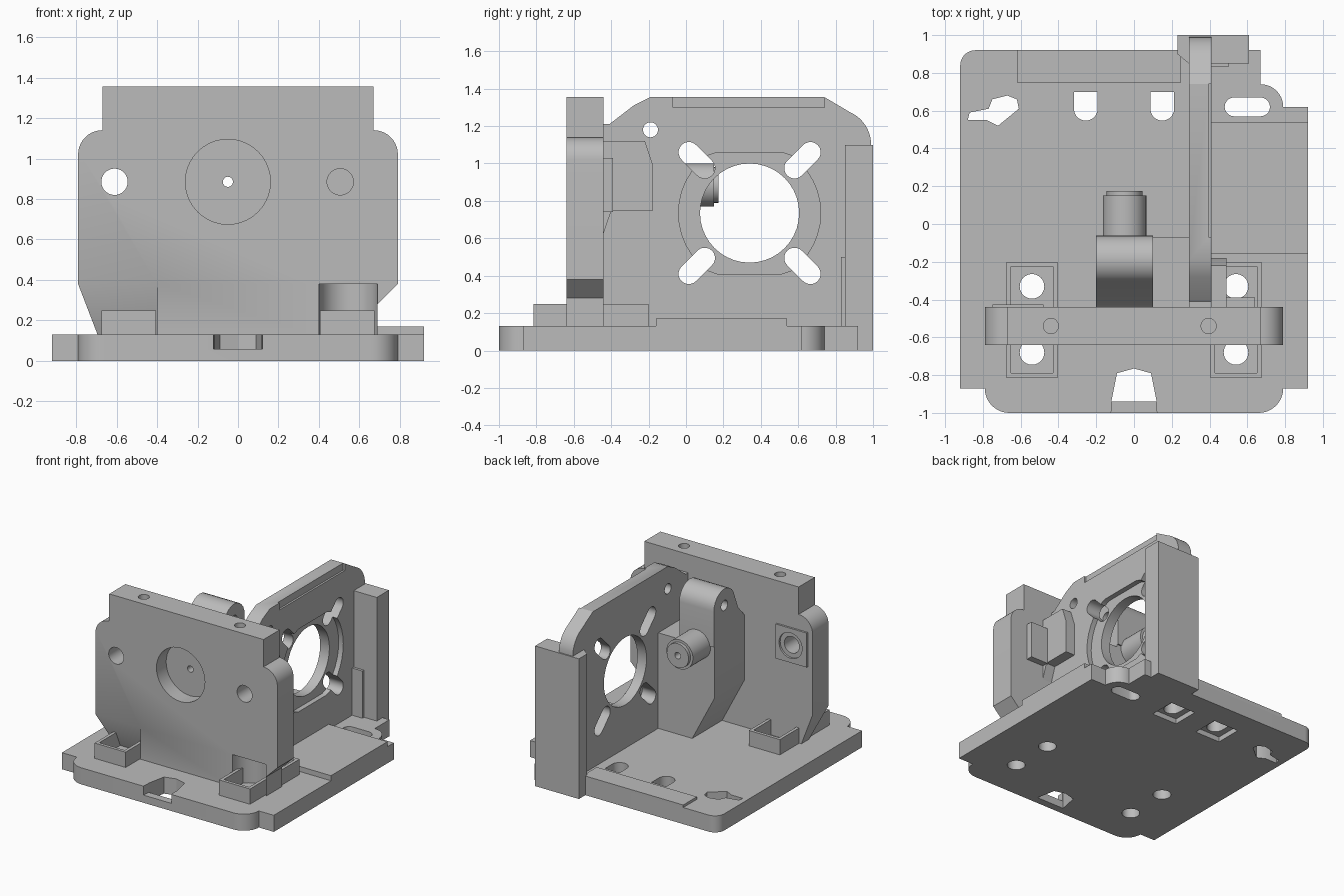
import bpy, bmesh, math
from mathutils import Vector

cube = bpy.data.objects.get("Cube")
if cube:
    bpy.data.objects.remove(cube, do_unlink=True)

grey = bpy.data.materials.new("plain grey")
grey.use_nodes = True
COLOUR = (0.5, 0.5, 0.5, 1)
grey.diffuse_color = COLOUR
grey.node_tree.nodes["Principled BSDF"].inputs["Base Color"].default_value = COLOUR

PLACE = {
    "x": lambda u, v, w: (w, u, v),
    "y": lambda u, v, w: (u, w, v),
    "z": lambda u, v, w: (u, v, w),
}


def arc(cx, cy, r, start, end, n=10):
    angles = [math.radians(start + (end - start) * i / n) for i in range(n + 1)]
    return [(cx + r * math.cos(a), cy + r * math.sin(a)) for a in angles]


def disc(cx, cy, r):
    return arc(cx, cy, r, 0, 360, 40)[:-1]


def rect(u0, v0, u1, v1):
    return [(u0, v0), (u1, v0), (u1, v1), (u0, v1)]


def slot(p, q, r):
    a = math.degrees(math.atan2(q[1] - p[1], q[0] - p[0]))
    return arc(*p, r, a + 90, a + 270) + arc(*q, r, a - 90, a + 90)


def prism(name, outline, axis, low, high):
    """Extrude a 2D outline along one axis."""
    bm = bmesh.new()
    ends = [[bm.verts.new(PLACE[axis](u, v, w)) for u, v in outline] for w in (low, high)]
    bm.faces.new(ends[0])
    bm.faces.new(ends[1])
    n = len(outline)
    for i in range(n):
        j = (i + 1) % n
        bm.faces.new((ends[0][i], ends[0][j], ends[1][j], ends[1][i]))
    bmesh.ops.recalc_face_normals(bm, faces=bm.faces)
    mesh = bpy.data.meshes.new(name)
    bm.to_mesh(mesh)
    bm.free()
    mesh.materials.append(grey)
    ob = bpy.data.objects.new(name, mesh)
    bpy.context.collection.objects.link(ob)
    return ob


def combine(ob, other, operation):
    mod = ob.modifiers.new(operation, "BOOLEAN")
    mod.operation, mod.solver, mod.object = operation, "EXACT", other
    bpy.context.view_layer.objects.active = ob
    bpy.ops.object.modifier_apply(modifier=mod.name)
    bpy.data.objects.remove(other, do_unlink=True)


def cut(ob, outline, axis, low, high):
    combine(ob, prism("cutter", outline, axis, low, high), "DIFFERENCE")


def add(ob, outline, axis, low, high):
    combine(ob, prism("addition", outline, axis, low, high), "UNION")


parts = []

# Base plate with its stepped, rounded outline
outline = (arc(-0.66, -0.87, 0.13, 180, 270) + arc(0.66, -0.87, 0.13, 270, 360)
           + [(0.92, -0.87), (0.92, 0.62), (0.79, 0.62)] + arc(0.67, 0.62, 0.12, 10, 90)
           + [(0.67, 0.92)] + arc(-0.84, 0.84, 0.08, 90, 180) + [(-0.92, -0.87)])
base = prism("base_plate", outline, "z", 0, 0.13)
parts.append(base)
for x in (-0.54, 0.54):
    for y in (-0.68, -0.33):
        cut(base, disc(x, y, 0.065), "z", -0.1, 0.3)
cut(base, slot((0.53, 0.62), (0.67, 0.62), 0.05), "z", -0.1, 0.3)
for x in (-0.255, 0.15):
    cut(base, arc(x, 0.61, 0.063, 180, 360) + [(x + 0.063, 0.7), (x - 0.063, 0.7)],
        "z", -0.1, 0.3)
    cut(base, rect(x - 0.11, 0.52, x + 0.11, 0.73), "z", -0.1, 0.04)
cut(base, [(-0.88, 0.55), (-0.78, 0.55), (-0.72, 0.52), (-0.61, 0.61), (-0.62, 0.66),
           (-0.67, 0.68), (-0.75, 0.66), (-0.77, 0.61), (-0.87, 0.59)], "z", -0.1, 0.3)

# Front latch opening: through window with a shallow ledge ahead of it
cut(base, [(-0.12, -0.94), (0.12, -0.94), (0.09, -0.79), (0, -0.765), (-0.09, -0.79)],
    "z", -0.1, 0.3)
cut(base, [(-0.13, -1.1), (0.13, -1.1), (0.115, -0.93), (-0.115, -0.93)], "z", 0.06, 0.3)

# Raised pads on the base
parts.append(prism("side_pad", rect(0.41, -0.16, 0.92, 0.54), "z", 0.12, 0.17))
parts.append(prism("rear_rail", rect(-0.62, 0.75, 0.25, 0.92), "z", 0.12, 0.15))

# Open nut collars
for side, x in (("right", -0.54), ("left", 0.54)):
    collar = prism(side + "_collar", rect(x - 0.135, -0.815, x + 0.135, -0.2), "z", 0.12, 0.25)
    cut(collar, rect(x - 0.11, -0.79, x + 0.11, -0.225), "z", 0, 0.4)
    parts.append(collar)

# Front wall with shoulders and tapered feet
right_side = ([(0.69, 0.12), (0.69, 0.28), (0.79, 0.38)] + arc(0.67, 1.02, 0.12, 0, 90)
              + [(0.67, 1.355)])
left_side = [(-0.67, 1.355)] + arc(-0.67, 1.02, 0.12, 90, 180) + [(-0.79, 0.38), (-0.69, 0.12)]
wall = prism("front_wall", right_side + left_side, "y", -0.64, -0.44)
parts.append(wall)
cut(wall, disc(-0.05, 0.885, 0.21), "y", -0.8, -0.52)
cut(wall, disc(-0.05, 0.885, 0.025), "y", -0.8, -0.3)
cut(wall, disc(-0.61, 0.885, 0.065), "y", -0.8, -0.3)
cut(wall, disc(0.505, 0.885, 0.065), "y", -0.8, -0.48)
for x in (-0.44, 0.395):
    cut(wall, disc(x, -0.54, 0.04), "z", 1.1, 1.5)
notch = [(-0.7, 0.1), (-0.7, 0.38), (-0.64, 0.38), (-0.52, 0.1)]
cut(wall, notch, "x", -0.9, -0.4)
cut(wall, [(0.4, -0.7), (0.69, -0.7), (0.69, -0.64)] + arc(0.545, -0.64, 0.145, 0, 180)[1:],
    "z", 0.1, 0.38)

# Square rod seats on the back of the front wall
seat = prism("right_rod_seat", rect(-0.75, 0.75, -0.48, 1.02), "y", -0.445, -0.425)
cut(seat, disc(-0.61, 0.885, 0.1), "y", -0.6, -0.3)
parts.append(seat)
parts.append(prism("left_rod_seat", rect(0.48, 0.74, 0.64, 1.03), "y", -0.45, -0.39))

# Central arm: bridge to the side wall, leaning head and hinge lobe
arm = prism("center_arm", [(0, 0.12), (0.32, 0.12), (0.32, 0.88), (0.1, 0.88), (0.1, 1.0),
                           (-0.2, 1.0), (-0.2, 0.5)], "y", -0.45, -0.07)
lobe = arc(-0.19, 1.18, 0.13, 0, 150) + [(-0.36, 1.1), (-0.45, 1.0), (-0.45, 0.9), (-0.06, 0.9)]
add(arm, lobe, "x", -0.2, 0.1)
cut(arm, disc(-0.19, 1.18, 0.04), "x", -0.4, 0.4)
cut(arm, disc(-0.05, 0.885, 0.025), "y", -0.6, 0.3)
parts.append(arm)

# Hollow round nozzle on the arm
nozzle = prism("nozzle", disc(-0.05, 0.885, 0.115), "y", -0.1, 0.15)
add(nozzle, disc(-0.05, 0.885, 0.095), "y", 0.1, 0.175)
cut(nozzle, disc(-0.05, 0.885, 0.025), "y", -0.3, 0.3)
parts.append(nozzle)

# Motor side wall
profile = ([(-0.45, 0.1), (0.99, 0.1), (0.99, 1.1)] + arc(0.8, 1.1, 0.19, 10, 65)
           + [(0.74, 1.355), (-0.19, 1.355), (-0.28, 1.31), (-0.41, 1.21), (-0.45, 1.21)])
motor = prism("motor_wall", profile, "x", 0.29, 0.41)
parts.append(motor)
CY, CZ = 0.34, 0.735
cut(motor, disc(CY, CZ, 0.265), "x", 0, 0.6)
flat_ring = [(y, min(max(z, CZ - 0.325), CZ + 0.325)) for y, z in disc(CY, CZ, 0.38)]
cut(motor, flat_ring, "x", 0.37, 0.6)
for sy in (-1, 1):
    for sz in (-1, 1):
        cut(motor, slot((CY + 0.24 * sy, CZ + 0.24 * sz), (CY + 0.325 * sy, CZ + 0.325 * sz), 0.055),
            "x", 0, 0.6)
cut(motor, disc(-0.19, 1.18, 0.04), "x", 0, 0.6)
# Shallow step below the top edge
cut(motor, rect(-0.07, 1.3, 0.74, 1.4), "x", 0.395, 0.6)

# Rod holder beside the motor wall
parts.append(prism("rod_holder", [(-0.45, 0.6), (-0.4, 0.745), (-0.18, 0.745), (-0.18, 1.0),
                                  (-0.22, 1.12), (-0.45, 1.12)], "x", 0.4, 0.49))

# Rear column with stepped inner edge
column = prism("rear_column", [(0.23, 0.9), (0.29, 0.85), (0.61, 0.85), (0.61, 1.0), (0.23, 1.0)],
               "z", 0, 1.1)
add(column, rect(0.4, 0.83, 0.5, 0.9), "z", 0.1, 0.5)
parts.append(column)

# Smooth curves, sharp corners
bpy.ops.object.select_all(action="DESELECT")
for ob in parts:
    ob.select_set(True)
bpy.context.view_layer.objects.active = parts[0]
bpy.ops.object.shade_smooth_by_angle(angle=math.radians(30))
